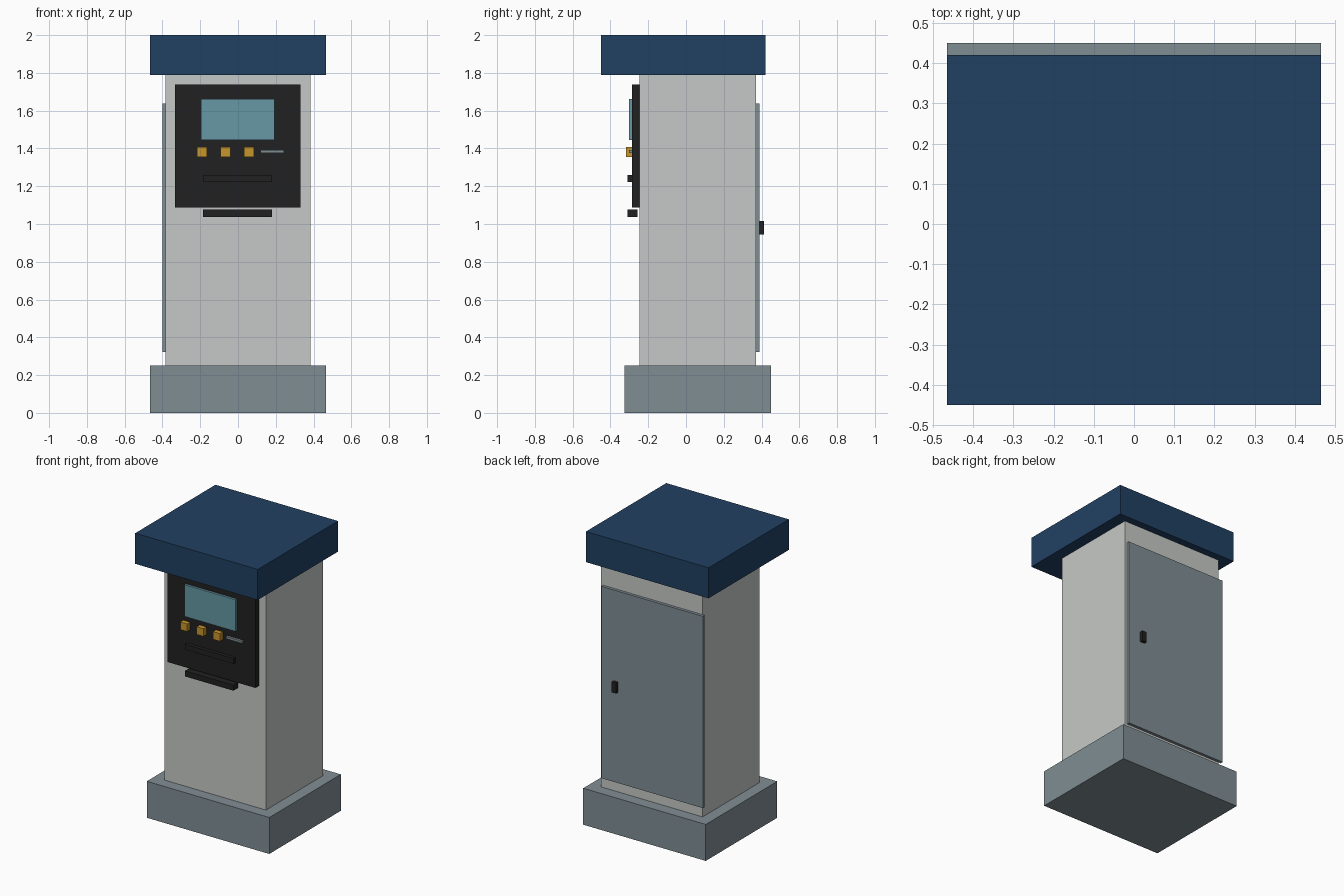
import bpy
import bmesh
from mathutils import Vector

if "Cube" in bpy.data.objects:
    bpy.data.objects.remove(bpy.data.objects["Cube"])


def material(name, r, g, b):
    """Flat colour given as 0-255 display values, stored as linear."""
    def lin(c):
        c /= 255
        return c / 12.92 if c <= 0.04045 else ((c + 0.055) / 1.055) ** 2.4
    m = bpy.data.materials.new(name)
    m.diffuse_color = (lin(r), lin(g), lin(b), 1)
    m.use_nodes = True
    m.node_tree.nodes["Principled BSDF"].inputs["Base Color"].default_value = m.diffuse_color
    return m


navy = material("navy_blue", 33, 64, 98)
light_grey = material("light_grey", 198, 201, 199)
steel = material("steel_grey", 128, 141, 148)
black = material("black", 33, 33, 33)
glass = material("screen_teal", 103, 152, 166)
amber = material("amber", 201, 150, 44)


def box(name, mat, x, y, z):
    """Box spanning the (min, max) ranges on each axis."""
    lo, hi = Vector((x[0], y[0], z[0])), Vector((x[1], y[1], z[1]))
    bm = bmesh.new()
    bmesh.ops.create_cube(bm, size=1)
    bmesh.ops.scale(bm, vec=hi - lo, verts=bm.verts)
    mesh = bpy.data.meshes.new(name)
    bm.to_mesh(mesh)
    bm.free()
    mesh.materials.append(mat)
    obj = bpy.data.objects.new(name, mesh)
    obj.location = (lo + hi) / 2
    bpy.context.collection.objects.link(obj)
    return obj


# Main structure: plinth, cabinet, overhanging canopy
box("plinth", steel, (-0.465, 0.465), (-0.325, 0.45), (0, 0.25))
box("cabinet", light_grey, (-0.385, 0.385), (-0.247, 0.37), (0.25, 1.79))
box("canopy", navy, (-0.465, 0.465), (-0.45, 0.42), (1.79, 2.0))

# Front control panel with screen
PANEL_Y = -0.285
box("control_panel", black, (-0.334, 0.331), (PANEL_Y, -0.247), (1.088, 1.738))
box("screen", glass, (-0.197, 0.193), (-0.301, PANEL_Y), (1.444, 1.662))

# Row of push buttons and the card slot beside them
for i in range(3):
    cx = -0.19 + 0.124 * i
    box(f"button_{i + 1}", amber, (cx - 0.026, cx + 0.026),
        (-0.317, PANEL_Y), (1.354, 1.407))
box("card_slot", steel, (0.119, 0.243), (-0.301, PANEL_Y), (1.375, 1.391))

# Ticket slot on the panel and the tray below it
box("ticket_slot", black, (-0.186, 0.181), (-0.309, PANEL_Y), (1.222, 1.259))
box("ticket_tray", black, (-0.186, 0.181), (-0.309, -0.257), (1.038, 1.076))

# Rear service door and its handle
box("service_door", steel, (-0.401, 0.369), (0.37, 0.39), (0.322, 1.638))
box("door_handle", black, (0.242, 0.276), (0.39, 0.413), (0.945, 1.016))
